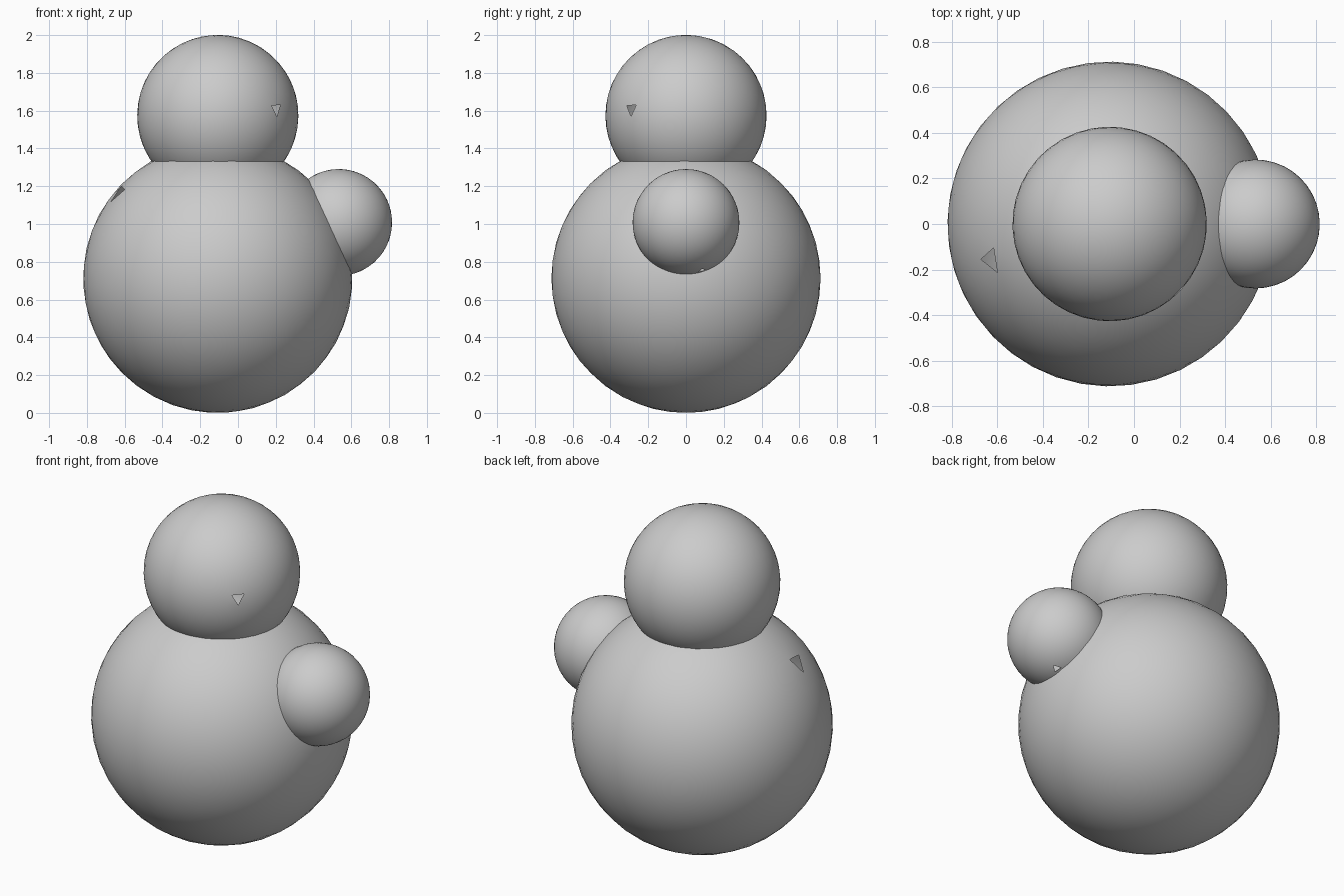
import bpy, bmesh
from mathutils import Vector, Matrix

cube = bpy.data.objects.get("Cube")
if cube:
    bpy.data.objects.remove(cube, do_unlink=True)

grey = bpy.data.materials.new("plain_grey")
grey.use_nodes = True
GREY = (0.6, 0.6, 0.6, 1)
grey.diffuse_color = GREY
grey.node_tree.nodes["Principled BSDF"].inputs["Base Color"].default_value = GREY


def ball(name, centre, radius, gap):
    """Smooth triangulated ball with one missing triangle facing 'gap'."""
    bm = bmesh.new()
    bmesh.ops.create_icosphere(bm, subdivisions=4, radius=radius)
    aim = Vector(gap).normalized()
    face = max(bm.faces, key=lambda f: f.normal.dot(aim))
    # Turn the ball slightly so that the triangle sits exactly on the aim
    turn = face.normal.rotation_difference(aim).to_matrix()
    bmesh.ops.rotate(bm, verts=bm.verts, cent=(0, 0, 0), matrix=turn)
    bmesh.ops.delete(bm, geom=[face], context='FACES_ONLY')
    for f in bm.faces:
        f.smooth = True
    mesh = bpy.data.meshes.new(name)
    bm.to_mesh(mesh)
    bm.free()
    mesh.materials.append(grey)
    obj = bpy.data.objects.new(name, mesh)
    obj.location = centre
    bpy.context.collection.objects.link(obj)
    return obj


# Large body, head stacked on top, small ball on the left side
ball("body", (-0.107, 0, 0.713), 0.713, (-0.53, -0.16, 0.46))
ball("head", (-0.107, 0, 1.574), 0.427, (0.31, -0.29, 0.035))
ball("side_ball", (0.533, 0, 1.008), 0.283, (0.09, 0.085, -0.253))
